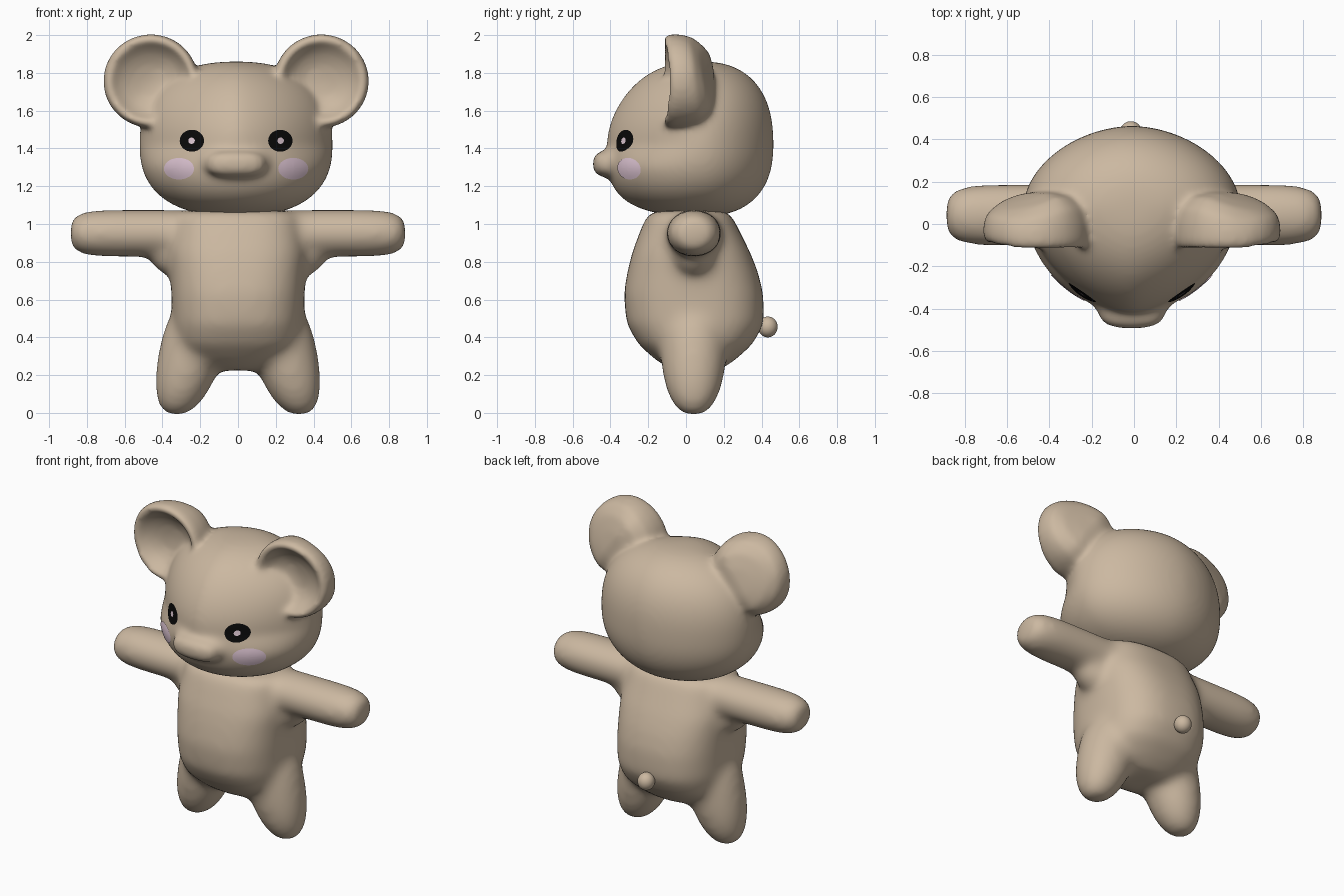
import bpy, bmesh, math
from mathutils import Vector
from mathutils.bvhtree import BVHTree

if "Cube" in bpy.data.objects:
    bpy.data.objects.remove(bpy.data.objects["Cube"])

CX = -0.01  # the head sits slightly left of centre


def material(name, rgb):
    m = bpy.data.materials.new(name)
    m.diffuse_color = (*rgb, 1)
    m.use_nodes = True
    m.node_tree.nodes["Principled BSDF"].inputs["Base Color"].default_value = m.diffuse_color
    return m


FUR = material("tan fur", (0.60, 0.48, 0.355))
BLACK = material("eye black", (0.003, 0.003, 0.003))
SHINE = material("eye shine", (0.78, 0.62, 0.70))
PINK = material("cheek pink", (0.76, 0.58, 0.68))


def sup(u, v, w, p, q):
    """Radius of a unit superellipsoid in direction (u, v, w)."""
    return ((abs(u) ** p + abs(v) ** p) ** (q / p) + abs(w) ** q) ** (-1 / q)


def blob(bm, shape):
    """Add a sphere whose unit vectors are mapped by shape()."""
    for v in bmesh.ops.create_icosphere(bm, subdivisions=5, radius=1)["verts"]:
        v.co = shape(*v.co.normalized())


def loft(bm, rings):
    """Skin a list of closed point rings and cap both ends."""
    loops = [[bm.verts.new(p) for p in ring] for ring in rings]
    n = len(loops[0])
    for a, b in zip(loops, loops[1:]):
        for i in range(n):
            bm.faces.new((a[i], a[(i + 1) % n], b[(i + 1) % n], b[i]))
    bm.faces.new(loops[0][::-1])
    bm.faces.new(loops[-1])


def finish(name, bm, mat):
    bmesh.ops.recalc_face_normals(bm, faces=bm.faces[:])
    for f in bm.faces:
        f.smooth = True
    me = bpy.data.meshes.new(name)
    bm.to_mesh(me)
    bm.free()
    me.materials.append(mat)
    ob = bpy.data.objects.new(name, me)
    bpy.context.collection.objects.link(ob)
    return ob


def melt(ob, voxel, rounds):
    """Fuse overlapping volumes into one softly blended skin."""
    r = ob.modifiers.new("fuse", "REMESH")
    r.mode = "VOXEL"
    r.voxel_size = voxel
    r.use_smooth_shade = True
    s = ob.modifiers.new("soften", "SMOOTH")
    s.factor = 0.5
    s.iterations = rounds
    bpy.context.view_layer.update()
    dg = bpy.context.evaluated_depsgraph_get()
    me = bpy.data.meshes.new_from_object(ob.evaluated_get(dg))
    ob.modifiers.clear()
    ob.data = me
    if not me.materials:
        me.materials.append(FUR)
    for poly in me.polygons:
        poly.use_smooth = True
        poly.material_index = 0


# Body: torso, arms and legs
bm = bmesh.new()
torso = [(.225, .14, -.07, .18), (.28, .25, -.16, .26), (.36, .33, -.25, .35),
         (.47, .347, -.315, .413), (.63, .353, -.33, .41), (.75, .358, -.31, .38),
         (.85, .365, -.285, .34), (.97, .34, -.24, .28), (1.04, .33, -.21, .245),
         (1.07, .29, -.17, .21)]
rings = []
for z, hx, y0, y1 in torso:
    ring = []
    for i in range(48):
        a = math.tau * i / 48
        c, s = math.cos(a), math.sin(a)
        r = sup(c, s, 0, 2.6, 2)
        ring.append((hx * c * r, (y0 + y1) / 2 + (y1 - y0) / 2 * s * r, z))
    rings.append(ring)
loft(bm, rings)

for side in (-1, 1):
    def arm(x, y, z):
        r = sup(y, z, x, 2, 4.5)
        return (side * .5 + .388 * x * r, .042 + .147 * y * r, .951 + .127 * z * r)

    def armpit(x, y, z):
        return (side * .36 + .11 * x, .042 + .11 * y, .84 + .11 * z)

    def leg(x, y, z):
        r = sup(x, y, z, 2, 2.5)
        h = .306 + .322 * z * r
        w = .152 * (1 + .5 * max(h, 0)) * r
        return (side * (.325 - .25 * max(h, 0)) + w * x, .04 + w * y, h)

    blob(bm, arm)
    blob(bm, armpit)
    blob(bm, leg)
body = finish("body", bm, FUR)
melt(body, .02, 32)


# Head: egg shape that narrows to the front, with full cheeks, snout and ears
def skull(x, y, z):
    front = max(0, -y)
    p = 1.6 + .38 * min(max(0, -z) / .3, 1) if y < 0 else 1.85
    q = 2.4 + front * (.75 if z < 0 else -.5)
    r = sup(x, y, z, p, q)
    return (CX + .512 * x * r, .08 + (.5 if y < 0 else .383) * y * r,
            1.42 + (.44 if z > 0 else .38) * z * r)


def snout(x, y, z):
    r = sup(x, z, y, 2.8, 2.8)
    return (CX + .162 * x * r, -.39 + .103 * y * r, 1.318 + .072 * z * r)


def snout_base(x, y, z):
    return (CX + .19 * x, -.37 + .075 * y, 1.325 + .105 * z)


bm = bmesh.new()
blob(bm, skull)
blob(bm, snout)
blob(bm, snout_base)
ear = [(.01, -.005), (.09, -.013), (.15, -.042), (.19, -.082), (.212, -.118), (.235, -.12),
       (.252, -.08), (.25, 0), (.235, .07), (.18, .128), (.09, .148), (.01, .15)]
for side in (-1, 1):
    rings = []
    for rad, depth in ear:
        ring = []
        for i in range(64):
            a = math.tau * i / 64
            dx, dz = rad * math.cos(a), rad * math.sin(a)
            k = 1 - .3 * min(max(0, (dx + .7 * dz) / .24), 1)  # thinner outwards
            y = -.118 + (depth + .118) * k + .035 * (max(dx, 0) / .25) ** 2
            ring.append((CX + side * (.452 + dx), y, 1.757 + dz * .985))
        rings.append(ring)
    loft(bm, rings)
head = finish("head", bm, FUR)
melt(head, .014, 22)

# Tail
bm = bmesh.new()
blob(bm, lambda x, y, z: (-.015 + .052 * x, .433 + .052 * y, .455 + .055 * z))
finish("tail", bm, FUR)

# Face details: thin discs laid onto the head surface
tree = BVHTree.FromObject(head, bpy.context.evaluated_depsgraph_get())


def decal(name, x, z, rx, rz, lift, mat):
    bm = bmesh.new()

    def point(t, a):
        hit, normal, _, _ = tree.ray_cast(
            Vector((x + rx * t * math.cos(a), -1, z + rz * t * math.sin(a))), Vector((0, 1, 0)))
        return bm.verts.new(hit + normal * lift)

    n = 40
    mid = point(0, 0)
    loops = [[point(t / 6, math.tau * i / n) for i in range(n)] for t in range(1, 7)]
    for i in range(n):
        j = (i + 1) % n
        bm.faces.new((mid, loops[0][i], loops[0][j]))
        for a, b in zip(loops, loops[1:]):
            bm.faces.new((a[i], b[i], b[j], a[j]))
    ob = finish(name, bm, mat)
    if sum(p.normal.y for p in ob.data.polygons) > 0:
        ob.data.flip_normals()


for side, word in ((-1, "left"), (1, "right")):
    ex = CX + side * .232
    decal(word + "_eye", ex, 1.44, .064, .058, .004, BLACK)
    decal(word + "_eye_shine", ex, 1.44, .017, .017, .007, SHINE)
    decal(word + "_cheek", CX + side * .3, 1.293, .079, .056, .004, PINK)
